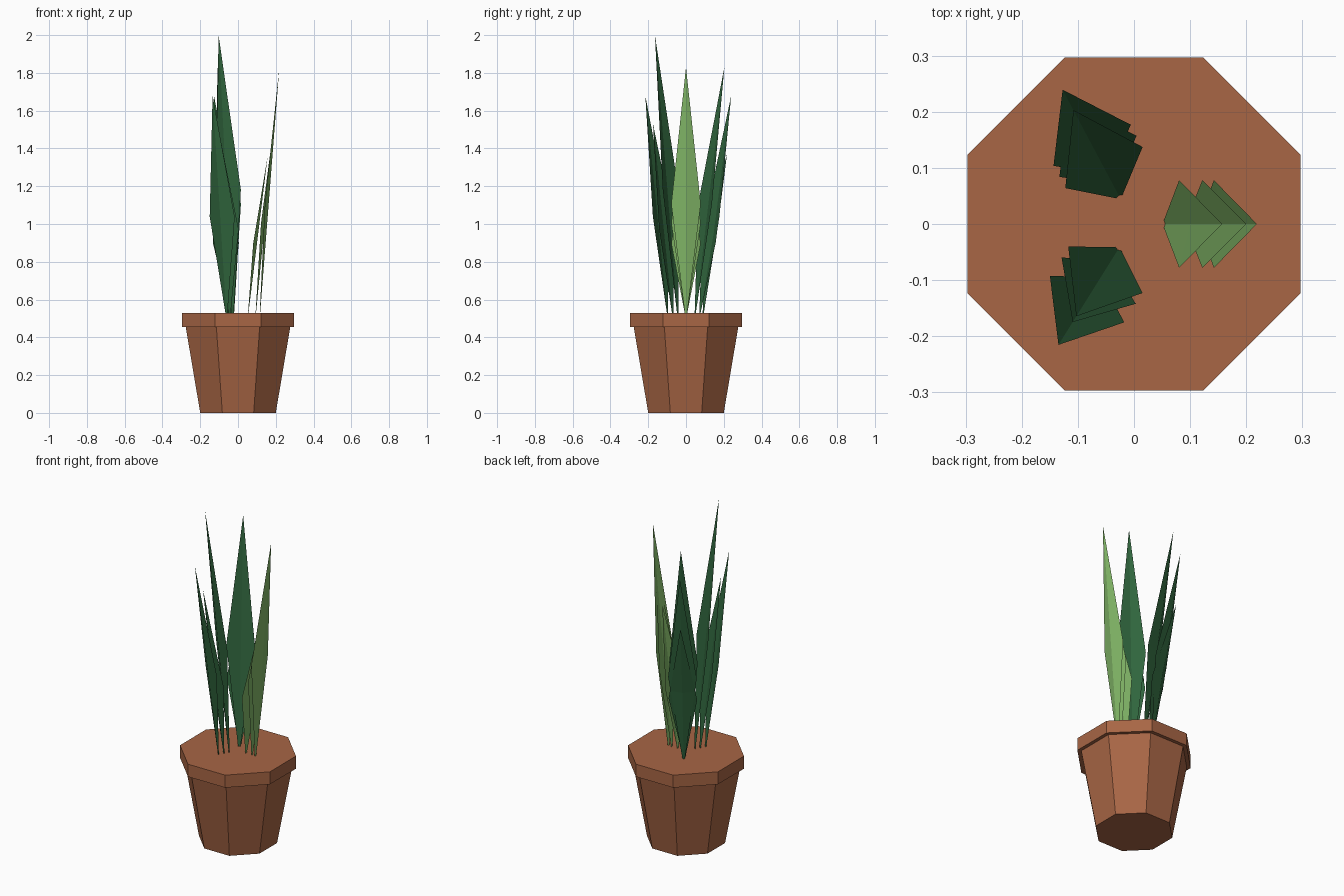
import bpy, math
from mathutils import Matrix

if "Cube" in bpy.data.objects:
    bpy.data.objects.remove(bpy.data.objects["Cube"])


def material(name, rgb):
    def lin(c):
        c /= 255
        return c / 12.92 if c < 0.04045 else ((c + 0.055) / 1.055) ** 2.4
    m = bpy.data.materials.new(name)
    m.diffuse_color = (*[lin(c) for c in rgb], 1)
    m.use_nodes = True
    m.node_tree.nodes["Principled BSDF"].inputs["Base Color"].default_value = m.diffuse_color
    return m


TERRACOTTA = material("terracotta", (168, 102, 69))
LIGHT_GREEN = material("light green", (131, 184, 104))
DARK_GREEN = material("dark green", (48, 101, 61))


def add_mesh(name, verts, faces, mat):
    me = bpy.data.meshes.new(name)
    me.from_pydata(verts, [], faces)
    me.materials.append(mat)
    me.update()
    ob = bpy.data.objects.new(name, me)
    bpy.context.collection.objects.link(ob)
    return ob


def octagon_frustum(name, flat_bottom, flat_top, z0, z1, mat):
    # flats face the axes; sizes are centre-to-flat distances
    verts = []
    for r, z in ((flat_bottom, z0), (flat_top, z1)):
        r /= math.cos(math.pi / 8)
        for i in range(8):
            a = math.pi / 8 + i * math.pi / 4
            verts.append((r * math.cos(a), r * math.sin(a), z))
    faces = [(i, (i + 1) % 8, 8 + (i + 1) % 8, 8 + i) for i in range(8)]
    faces += [tuple(range(7, -1, -1)), tuple(range(8, 16))]
    return add_mesh(name, verts, faces, mat)


# pot body and rim
octagon_frustum("pot_body", 0.20, 0.277, 0.0, 0.457, TERRACOTTA)
octagon_frustum("pot_rim", 0.297, 0.297, 0.455, 0.53, TERRACOTTA)


def leaf(name, angle, r_base, r_tip, z_tip, mat):
    # kite-shaped blade, straight midrib, edges folded towards the centre
    z0, f, half, fold = 0.525, 0.445, 0.078, 0.02
    r_mid, z_mid = r_base + f * (r_tip - r_base), z0 + f * (z_tip - z0)
    verts = [(r_base, 0, z0), (r_base - 0.002, 0.006, z0), (r_base - 0.002, -0.006, z0),
             (r_mid, 0, z_mid), (r_mid - fold, half, z_mid), (r_mid - fold, -half, z_mid),
             (r_tip, 0, z_tip)]
    faces = [(0, 3, 4, 1), (0, 2, 5, 3), (3, 6, 4), (3, 5, 6)]
    ob = add_mesh(name, verts, faces, mat)
    ob.data.transform(Matrix.Rotation(math.radians(angle), 4, 'Z'))


# three clumps: direction, colour, leaves as (base radius, tip radius, tip height)
clumps = {
    "right": (0, LIGHT_GREEN, [(0.055, 0.157, 1.36), (0.095, 0.20, 1.60), (0.117, 0.219, 1.83)]),
    "back": (118, DARK_GREEN, [(0.057, 0.23, 1.83), (0.085, 0.246, 1.37), (0.105, 0.271, 1.68)]),
    "front": (-122, DARK_GREEN, [(0.054, 0.194, 2.0), (0.085, 0.206, 1.53), (0.117, 0.254, 1.68)]),
}
for clump, (angle, mat, leaves) in clumps.items():
    for i, (rb, rt, zt) in enumerate(leaves):
        leaf(f"{clump}_leaf_{i + 1}", angle, rb, rt, zt, mat)
